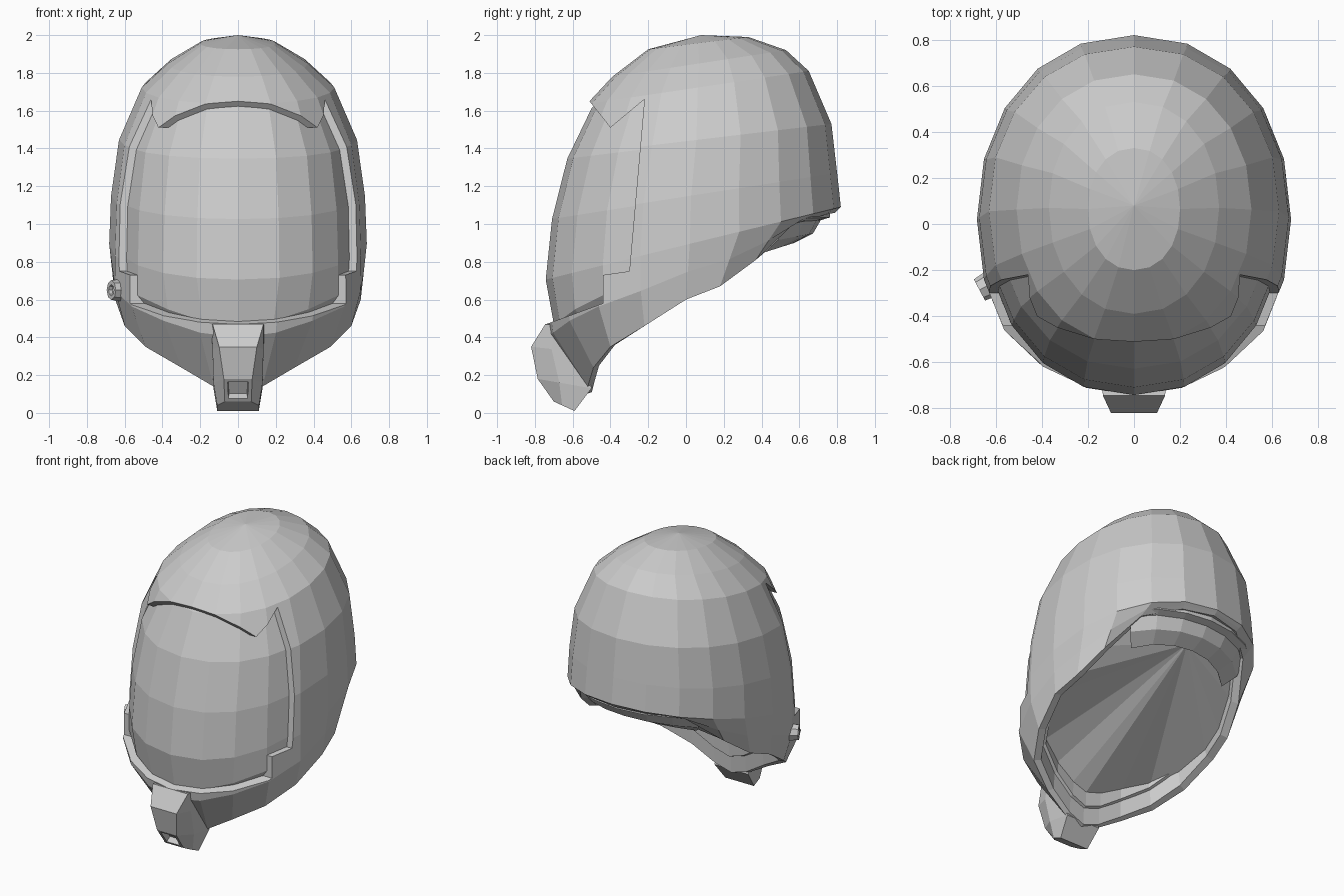
import bpy, bmesh
from math import sin, cos, pi, radians, copysign
from mathutils import Vector, Matrix

if "Cube" in bpy.data.objects:
    bpy.data.objects.remove(bpy.data.objects["Cube"])

N = 20  # columns around the head


def finish(bm, name):
    bmesh.ops.recalc_face_normals(bm, faces=bm.faces[:])
    me = bpy.data.meshes.new(name)
    bm.to_mesh(me)
    bm.free()
    ob = bpy.data.objects.new(name, me)
    bpy.context.collection.objects.link(ob)
    return ob


def loft(bm, rings, closed=True):
    """Skin a list of point rings with quads."""
    vs = [[bm.verts.new(p) for p in r] for r in rings]
    n = len(vs[0])
    for a, b in zip(vs, vs[1:]):
        for i in range(n if closed else n - 1):
            j = (i + 1) % n
            bm.faces.new((a[i], a[j], b[j], b[i]))
    return vs


def fan(bm, ring, apex):
    v = bm.verts.new(apex)
    for i in range(len(ring)):
        bm.faces.new((ring[i], ring[(i + 1) % len(ring)], v))


def tilted_ring(yf, zf, yb, zb, w):
    """Oval ring through a front point, a back point and a half width."""
    out = []
    for i in range(N):
        a = 2 * pi * i / N
        s, c = sin(a), cos(a)
        s2 = copysign(abs(s) ** 0.92, s)
        t = (1 - copysign(abs(c) ** 0.95, c)) / 2
        out.append(Vector((w * s2, yf + (yb - yf) * t, zf + (zb - zf) * t)))
    return out


# Head rows: front y, front z, back y, back z, half width
ROWS = [(-.20, 1.925, .33, 1.99, .20), (-.39, 1.78, .53, 1.92, .37),
        (-.525, 1.635, .65, 1.81, .51), (-.66, 1.36, .77, 1.53, .63),
        (-.745, 1.03, .80, 1.27, .672), (-.78, .70, .82, 1.09, .682)]

# Lower rim, right half from chin to nape
RIM = [(0, -.53, .10), (.13, -.52, .14), (.30, -.49, .24), (.49, -.40, .35),
       (.60, -.22, .46), (.65, 0, .60), (.62, .18, .67), (.55, .37, .81),
       (.42, .57, 1.0), (.22, .74, 1.05), (0, .79, 1.06)]


def head(name, lift=0):
    rim = [Vector(p) for p in RIM]
    rim += [Vector((-p.x, p.y, p.z)) for p in rim[-2:0:-1]]
    for p in rim:
        p.z += lift
    rings = [tilted_ring(*r) for r in ROWS]
    jaw, lip, inner = [], [], []
    for i, (f, g) in enumerate(zip(rings[-1], rim)):
        front = max(0, cos(2 * pi * i / N))
        k = 1 + .12 * front
        m = f.lerp(g, .5)
        jaw.append(Vector((m.x * k, m.y * k, m.z)))
        lip.append(Vector((g.x * .92, g.y * .94, g.z + .01)))
        inner.append(Vector((g.x * .9, g.y * .92, g.z + .05 + .17 * front)))
    bm = bmesh.new()
    vs = loft(bm, rings + [jaw, rim, lip, inner])
    fan(bm, vs[0], (0, .08, 2.0))
    fan(bm, vs[-1], (0, .52, .97 + lift))
    return finish(bm, name)


# Outer shell with the face opening cut out
shell = head("helmet_shell")
side = [(-.22, 1.66), (-.30, .75), (-.44, .73), (-.44, .58), (-.74, .47),
        (-1, .45), (-1, 1.8), (-.63, 1.8), (-.40, 1.51)]
bm = bmesh.new()
ends = loft(bm, [[(x, y, z) for y, z in side] for x in (-1, 1)])
for e in ends:
    bm.faces.new(e)
cutter = finish(bm, "opening_cutter")
cutter.hide_render = True
mod = shell.modifiers.new("opening", 'BOOLEAN')
mod.operation = 'DIFFERENCE'
mod.solver = 'EXACT'
mod.object = cutter
bpy.context.view_layer.objects.active = shell
bpy.ops.object.modifier_apply(modifier="opening")
bpy.data.objects.remove(cutter)

# Visor: a slightly smaller head showing through the opening
visor = head("visor", lift=.1)
visor.data.transform(Matrix.Translation((0, 0, .9)) @ Matrix.Diagonal((.945, .952, .97, 1))
                     @ Matrix.Translation((0, 0, -.9)))

# Mouthpiece: stacked four-sided sections, (front y, z, half width), (back y, z, half width)
sections = [((-.745, .47, .135), (-.58, .45, .14)), ((-.82, .35, .10), (-.55, .32, .135)),
            ((-.785, .18, .075), (-.50, .13, .13)), ((-.70, .06, .07), (-.59, .01, .11))]
bm = bmesh.new()
rings = []
for (yf, zf, wf), (yb, zb, wb) in sections:
    ym, zm = yf + (yb - yf) * .4, zf + (zb - zf) * .4
    rings.append([(-wf, yf, zf), (wf, yf, zf), (wb, ym, zm), (wb, yb, zb),
                  (-wb, yb, zb), (-wb, ym, zm)])
vs = loft(bm, rings)
bm.faces.new(vs[0])
bm.faces.new(vs[-1])
bmesh.ops.recalc_face_normals(bm, faces=bm.faces[:])
bm.faces.ensure_lookup_table()
vent = bm.faces[12]  # lower front face gets a recessed vent
bmesh.ops.inset_individual(bm, faces=[vent], thickness=.028)
bmesh.ops.inset_individual(bm, faces=[vent], thickness=.004, depth=-.04)
finish(bm, "mouthpiece")

# Neck roll: stepped padded band under the back of the shell
bm = bmesh.new()
section = [(.93, 1.08), (.93, 1.035), (.87, 1.02), (.82, .95), (.70, .90), (.66, 1.0)]
rings = []
for k in range(-3, 4):
    a = radians(k * 16)
    drop = -.05 * (abs(k) / 3) ** 2
    rings.append([(.72 * r * sin(a), .82 * r * cos(a) ** .8, z + drop * (1.06 - z) / .16)
                  for r, z in section])
vs = loft(bm, rings)
bm.faces.new(vs[0])
bm.faces.new(vs[-1])
finish(bm, "neck_roll")

# Side knob on the left cheek, with a hollow centre
bm = bmesh.new()
bmesh.ops.create_cone(bm, cap_ends=True, segments=8, radius1=.06, radius2=.052, depth=.07)
cap = max((f for f in bm.faces if len(f.verts) == 8), key=lambda f: f.calc_center_median().z)
bmesh.ops.inset_individual(bm, faces=[cap], thickness=.022)
bmesh.ops.inset_individual(bm, faces=[cap], thickness=.003, depth=-.02)
aim = Vector((-.85, -.45, 0)).to_track_quat('Z', 'Y').to_matrix().to_4x4()
bm.transform(Matrix.Translation((-.64, -.27, .65)) @ aim)
finish(bm, "side_knob")
